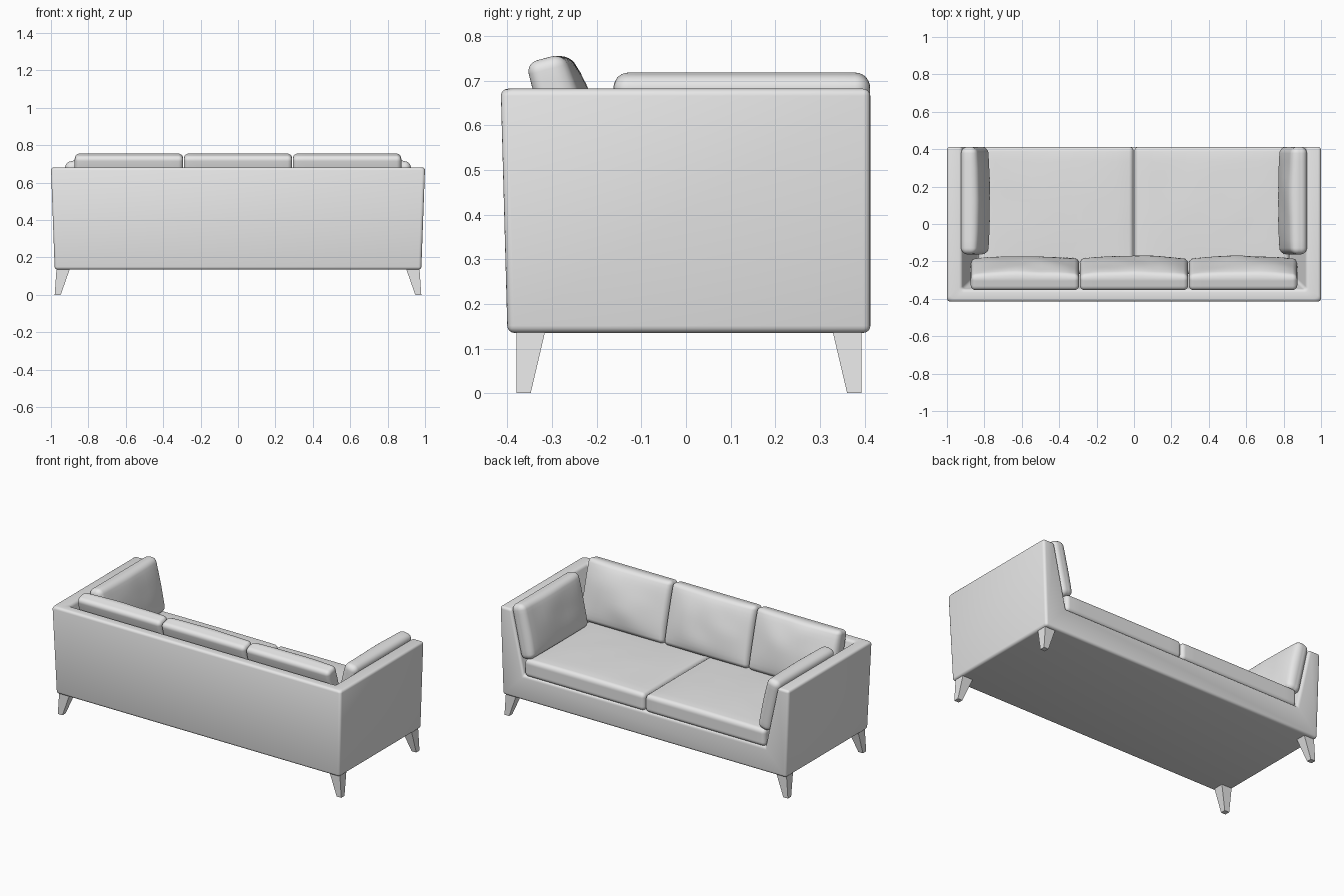
import bpy, bmesh, math
from mathutils import Vector, noise

cube = bpy.data.objects.get("Cube")
if cube:
    bpy.data.objects.remove(cube, do_unlink=True)

grey = bpy.data.materials.new("plain_grey")
grey.use_nodes = True
grey.diffuse_color = (0.8, 0.8, 0.8, 1)
for node in grey.node_tree.nodes:
    if node.type == "BSDF_PRINCIPLED":
        node.inputs["Base Color"].default_value = (0.8, 0.8, 0.8, 1)


def finish(name, bm, angle=None):
    """Turn a bmesh into a grey object, smooth shaded if an angle is given."""
    bmesh.ops.recalc_face_normals(bm, faces=bm.faces[:])
    mesh = bpy.data.meshes.new(name)
    bm.to_mesh(mesh)
    bm.free()
    mesh.materials.append(grey)
    obj = bpy.data.objects.new(name, mesh)
    bpy.context.collection.objects.link(obj)
    if angle:
        bpy.ops.object.select_all(action="DESELECT")
        obj.select_set(True)
        bpy.context.view_layer.objects.active = obj
        bpy.ops.object.shade_smooth_by_angle(angle=math.radians(angle))
    return obj


def ring(bm, x, y0, y1, z):
    """Four corners of a rectangle centred on x = 0."""
    return [bm.verts.new(c) for c in ((-x, y0, z), (x, y0, z), (x, y1, z), (-x, y1, z))]


# Upholstered shell: back, two arms and seat base in one U-shaped body
def build_frame():
    bm = bmesh.new()
    front = 0.413
    base = ring(bm, 0.98, -0.4, front, 0.135)
    rim = ring(bm, 1.0, -0.415, front, 0.682)
    lip = ring(bm, 0.92, -0.35, front, 0.682)
    seat = ring(bm, 0.835, -0.27, front, 0.29)
    bm.faces.new(base)
    bm.faces.new(seat)
    for i, j in ((0, 1), (1, 2), (3, 0)):
        for low, high in ((base, rim), (rim, lip), (lip, seat)):
            bm.faces.new((low[i], low[j], high[j], high[i]))
    bm.faces.new((base[3], base[2], rim[2], lip[2], seat[2], seat[3], lip[3], rim[3]))
    bmesh.ops.recalc_face_normals(bm, faces=bm.faces[:])
    bmesh.ops.bevel(bm, geom=bm.edges[:], offset=0.016, segments=4,
                    profile=0.5, affect="EDGES", clamp_overlap=True)
    return finish("sofa_frame", bm, 40)


# Soft cushion: rounded box that swells along one axis
def cushion(name, size, radius, axis, sign, swell, loc, rot):
    cells, rim = 20, 4
    bm = bmesh.new()
    bmesh.ops.create_cube(bm, size=2)
    bmesh.ops.subdivide_edges(bm, edges=bm.edges[:], cuts=cells - 1, use_grid_fill=True)
    half = Vector(size) / 2
    for v in bm.verts:
        u = v.co.copy()
        p, core = Vector(), Vector()
        for k in range(3):
            # crowd the outer cells into the rounded border
            step = (1 - abs(u[k])) * cells / 2
            inner = half[k] - radius
            if step < rim:
                d = half[k] - radius * step / rim
            else:
                d = inner * (1 - (step - rim) / (cells / 2 - rim))
            p[k] = math.copysign(d, u[k])
            core[k] = max(-inner, min(inner, p[k]))
        off = p - core
        if off.length > 1e-6:
            p = core + off.normalized() * radius
        a, b = [k for k in range(3) if k != axis]
        weight = (1 - (p[a] / half[a]) ** 2) * (1 - (p[b] / half[b]) ** 2)
        weight = max(0, weight) ** 0.6 * max(0, u[axis] * sign)
        wrinkle = 0.25 * noise.noise((p + Vector(loc)) * 7)
        p[axis] += sign * swell * weight * (1 + wrinkle)
        v.co = p
    obj = finish(name, bm, 60)
    obj.location = loc
    obj.rotation_euler = rot
    return obj


build_frame()

# Two seat cushions
for side, s in (("left", 1), ("right", -1)):
    cushion("seat_cushion_" + side, (0.83, 0.68, 0.108), 0.025, 2, 1, 0.012,
            (s * 0.417, 0.073, 0.34), (0, 0, 0))

# Three leaning back cushions
for i, side in enumerate(("right", "middle", "left")):
    cushion("back_cushion_" + side, (0.58, 0.085, 0.37), 0.026, 1, 1, 0.04,
            ((i - 1) * 0.583, -0.271, 0.571), (math.radians(14.6), 0, 0))

# Leaning arm cushions
for side, s in (("left", 1), ("right", -1)):
    cushion("arm_cushion_" + side, (0.085, 0.575, 0.335), 0.034, 0, -s, 0.022,
            (s * 0.853, 0.125, 0.552), (0, s * math.radians(12.5), 0))

# Four tapered legs, splayed to the sides
for side, s in (("left", 1), ("right", -1)):
    for end, outer, t in (("front", -0.38, 1), ("back", 0.393, -1)):
        bm = bmesh.new()
        rings = []
        for z, xo, xi, depth in ((0, 0.98, 0.948, 0.032), (0.145, 0.97, 0.897, 0.066)):
            inner = outer + t * depth
            rings.append([bm.verts.new((s * x, y, z)) for x, y in
                          ((xo, outer), (xi, outer), (xi, inner), (xo, inner))])
        low, high = rings
        bm.faces.new(low)
        bm.faces.new(high)
        for i in range(4):
            j = (i + 1) % 4
            bm.faces.new((low[i], low[j], high[j], high[i]))
        finish("leg_" + end + "_" + side, bm)
